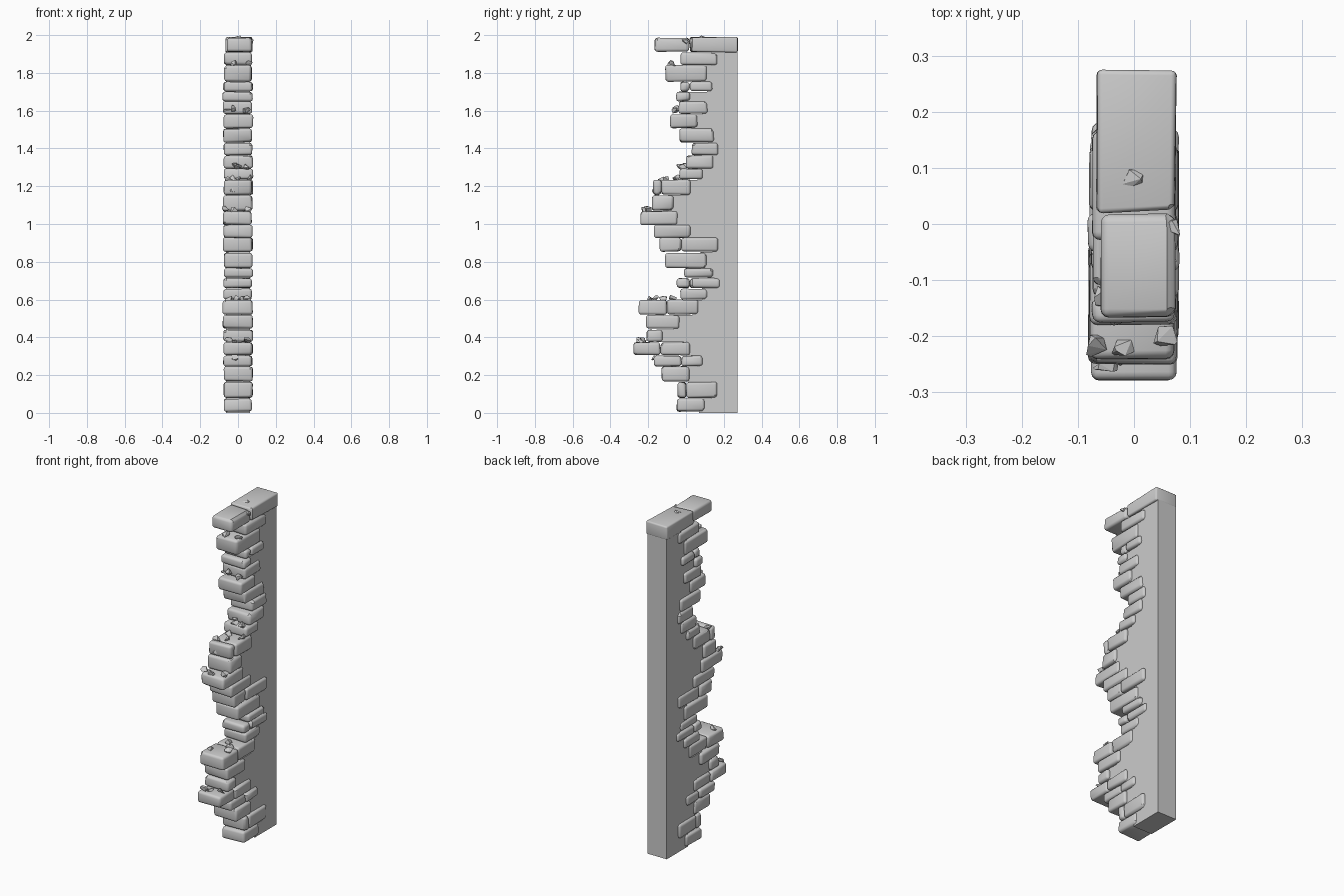
import bpy, bmesh, random
from mathutils import Vector

if "Cube" in bpy.data.objects:
    bpy.data.objects.remove(bpy.data.objects["Cube"])

random.seed(4)

# courses from the ground up: (z0, z1, [front-to-back brick joints])
COURSES = [
    (.005, .077, [-.05, .10]), (.077, .165, [-.045, 0, .165]), (.165, .248, [-.13, .02]),
    (.245, .305, [-.17, -.025, .09]), (.303, .375, [-.28, -.135, .02]),
    (.375, .442, [-.21, -.125]), (.442, .52, [-.21, -.035]),
    (.518, .60, [-.25, -.10, .065]), (.598, .66, [-.03, .115]),
    (.66, .715, [-.05, .02, .18]), (.715, .768, [-.01, .145]),
    (.763, .85, [-.11, .11]), (.852, .93, [-.14, -.025, .17]),
    (.925, .998, [-.17, .025]), (.992, 1.07, [-.24, -.045]),
    (1.07, 1.155, [-.18, -.065]), (1.153, 1.235, [-.175, -.13, .025]),
    (1.233, 1.295, [-.035, .09]), (1.293, 1.365, [0, .145]),
    (1.363, 1.432, [.03, .17]), (1.43, 1.507, [-.035, .15]),
    (1.505, 1.582, [-.085, .06]), (1.58, 1.652, [-.04, .115]),
    (1.648, 1.703, [-.05, .02]), (1.70, 1.755, [-.03, .02, .14]),
    (1.752, 1.842, [-.11, .11]), (1.84, 1.91, [-.03, .165]),
]
BACK = .272


def finish(name, bm, angle=None):
    bmesh.ops.recalc_face_normals(bm, faces=bm.faces)
    me = bpy.data.meshes.new(name)
    bm.to_mesh(me)
    bm.free()
    ob = bpy.data.objects.new(name, me)
    bpy.context.collection.objects.link(ob)
    if angle:
        bpy.ops.object.select_all(action='DESELECT')
        ob.select_set(True)
        bpy.context.view_layer.objects.active = ob
        bpy.ops.object.shade_smooth_by_angle(angle=angle)
    return ob


def stone(name, lo, hi, wobble=.005, bevel=.014, chips=2):
    """Worn block: skewed box, rounded edges, a few flattened corners."""
    lo, hi = Vector(lo), Vector(hi)
    mid, half = (lo + hi) / 2, (hi - lo) / 2
    bm = bmesh.new()
    bmesh.ops.create_cube(bm, size=2)
    for v in bm.verts:
        for i in range(3):
            v.co[i] = mid[i] + v.co[i] * (half[i] - random.uniform(0, wobble))
    bmesh.ops.bevel(bm, geom=bm.edges[:], offset=bevel, segments=3,
                    profile=.5, affect='EDGES')
    for _ in range(chips):
        s = Vector([random.choice((-1, 1)) for _ in range(3)])
        n = Vector([c * random.uniform(.5, 1) for c in s]).normalized()
        corner = mid + Vector([s[i] * half[i] for i in range(3)])
        for v in bm.verts:
            d = n.dot(v.co - corner) + random.uniform(.019, .021)
            if d > 0:
                v.co -= n * d
    return finish(name, bm, .6)


def pebble(name, x, y, z, r=.024):
    """Angular chip of rubble resting at height z."""
    bm = bmesh.new()
    for _ in range(9):
        d = Vector([random.uniform(-1, 1) for _ in range(3)]).normalized()
        bm.verts.new(Vector((x, y, z)) + Vector((d.x * r, d.y * r, d.z * r * .8)))
    res = bmesh.ops.convex_hull(bm, input=bm.verts[:])
    loose = {g for g in res['geom_interior'] if isinstance(g, bmesh.types.BMVert)}
    if loose:
        bmesh.ops.delete(bm, geom=list(loose), context='VERTS')
    return finish(name, bm)


# plain wall core, its stepped front edge hidden inside the bricks
profile = [(BACK, 1.93), (BACK, 0)]
z_prev = 0
for k, (z0, z1, js) in enumerate(COURSES):
    y = js[-1] - .03
    z_top = COURSES[k + 1][0] if k + 1 < len(COURSES) else 1.93
    profile += [(y, z_prev), (y, z_top)]
    z_prev = z_top
bm = bmesh.new()
face = bm.faces.new([bm.verts.new((-.063, y, z)) for y, z in profile])
ext = bmesh.ops.extrude_face_region(bm, geom=[face])
bmesh.ops.translate(bm, vec=(.126, 0, 0),
                    verts=[g for g in ext['geom'] if isinstance(g, bmesh.types.BMVert)])
finish("wall_core", bm)

# broken edge bricks
for k, (z0, z1, js) in enumerate(COURSES):
    for j, (a, b) in enumerate(zip(js, js[1:])):
        w0, w1 = random.uniform(.075, .084), random.uniform(.075, .084)
        stone(f"brick_{k}_{j}", (-w0, a - .002, z0), (w1, b + .002, z1))

# coping stones
stone("cap_front", (-.06, -.168, 1.91), (.075, .02, 1.987), .004, .015, 3)
stone("cap_back", (-.068, .018, 1.908), (.077, .277, 1.99), .004, .009, 2)

# rubble on the ledges: x, y, z
RUBBLE = [
    (-.05, -.25, .385), (-.02, -.23, .38), (.05, -.23, .385), (-.02, -.17, .295),
    (-.05, -.20, .605), (.05, -.16, .605), (.03, -.12, .605), (-.01, -.07, .61),
    (-.07, -.215, 1.08), (-.02, -.22, 1.075), (.055, -.20, 1.08), (.02, -.10, 1.075),
    (-.03, -.16, 1.18), (.04, -.15, 1.18), (-.05, -.13, 1.235), (.01, -.10, 1.235),
    (.055, -.05, 1.245), (-.03, -.04, 1.24), (0, -.03, 1.305), (.045, -.02, 1.30),
    (-.02, 0, 1.31), (-.03, -.05, 1.61), (.045, -.055, 1.60), (-.055, -.06, 1.595),
    (-.02, -.08, 1.85), (.055, -.07, 1.85), (.065, -.01, 1.965), (.0, .08, 1.981),
]
for i, p in enumerate(RUBBLE):
    pebble(f"rubble_{i}", *p)
